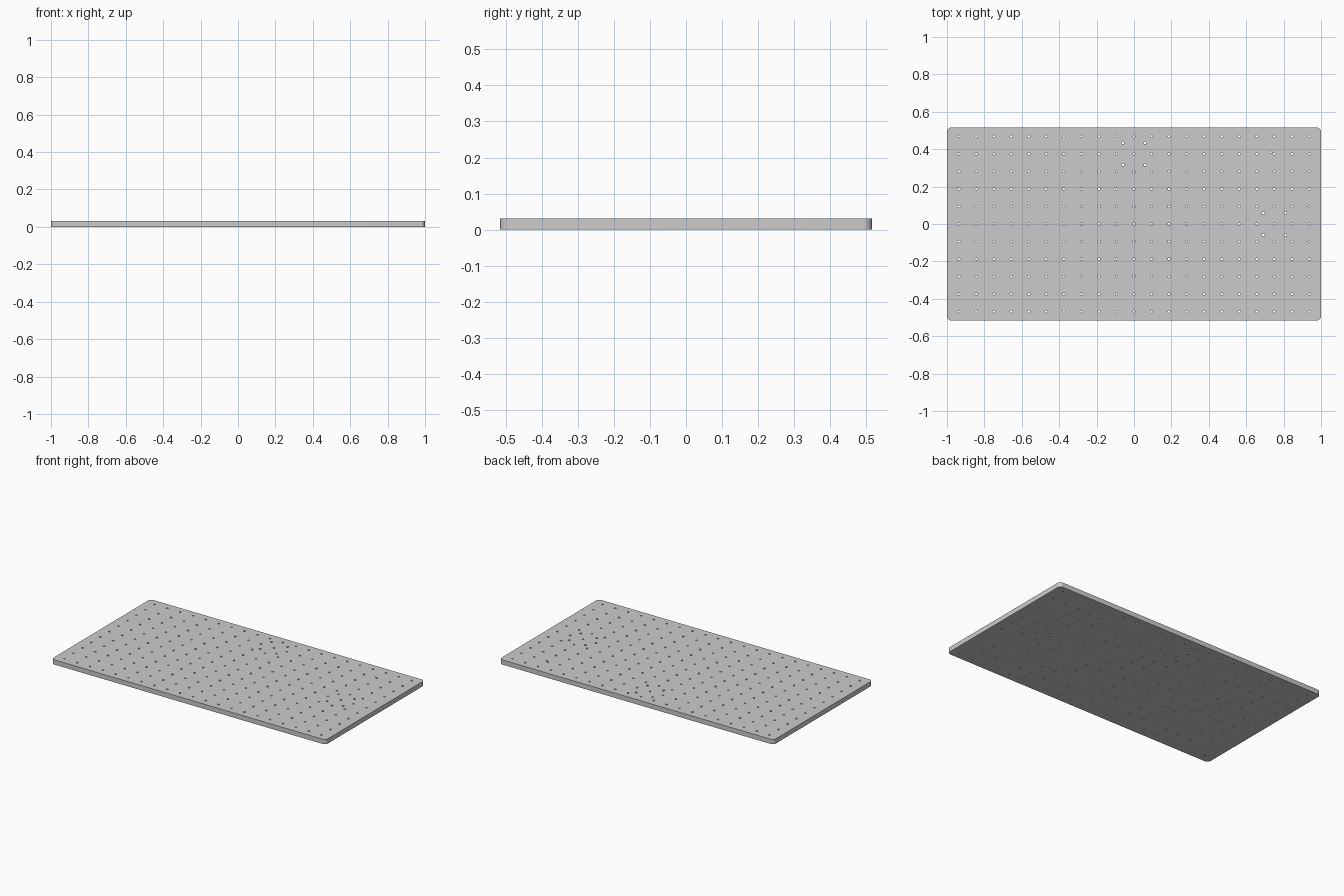
import bpy, bmesh
from math import cos, sin, pi

if "Cube" in bpy.data.objects:
    bpy.data.objects.remove(bpy.data.objects["Cube"])

HX, HY, T = 1.0, 0.5156, 0.03125   # half length, half width, thickness
PITCH = 0.09375                    # hole grid spacing
CORNER = 0.0234

curve = bpy.data.curves.new("perforated_plate", 'CURVE')
curve.dimensions = '2D'
curve.fill_mode = 'BOTH'
curve.extrude = T / 2


def add_loop(points):
    s = curve.splines.new('POLY')
    s.points.add(len(points) - 1)
    for p, (x, y) in zip(s.points, points):
        p.co = (x, y, 0, 1)
    s.use_cyclic_u = True


def add_hole(x, y, r, n=16):
    add_loop([(x + r * cos(2 * pi * i / n), y + r * sin(2 * pi * i / n)) for i in range(n)])


# plate outline with rounded corners
outline = []
for k, (sx, sy) in enumerate([(1, 1), (-1, 1), (-1, -1), (1, -1)]):
    for i in range(9):
        a = pi / 2 * (k + i / 8)
        outline.append((sx * (HX - CORNER) + CORNER * cos(a),
                        sy * (HY - CORNER) + CORNER * sin(a)))
add_loop(outline)

# regular grid of through holes
for i in range(-10, 11):
    for j in range(-5, 6):
        add_hole(i * PITCH, j * PITCH, 0.00625)

# two square mounting patterns, each around a grid hole
for cx, cy in [(0, 4 * PITCH), (8 * PITCH, 0)]:
    for sx in (-1, 1):
        for sy in (-1, 1):
            add_hole(cx + sx * 0.059, cy + sy * 0.059, 0.007)

# single extra hole beside the grid
add_hole(0.734, 0.384, 0.005)

# turn the profile into a welded solid
obj = bpy.data.objects.new("perforated_plate", curve)
obj.location.z = T / 2
bpy.context.collection.objects.link(obj)
bpy.context.view_layer.objects.active = obj
obj.select_set(True)
bpy.ops.object.convert(target='MESH')
obj = bpy.context.object
bm = bmesh.new()
bm.from_mesh(obj.data)
bmesh.ops.remove_doubles(bm, verts=bm.verts, dist=0.0001)
bmesh.ops.recalc_face_normals(bm, faces=bm.faces)
bm.to_mesh(obj.data)
bm.free()
bpy.ops.object.shade_smooth_by_angle()
